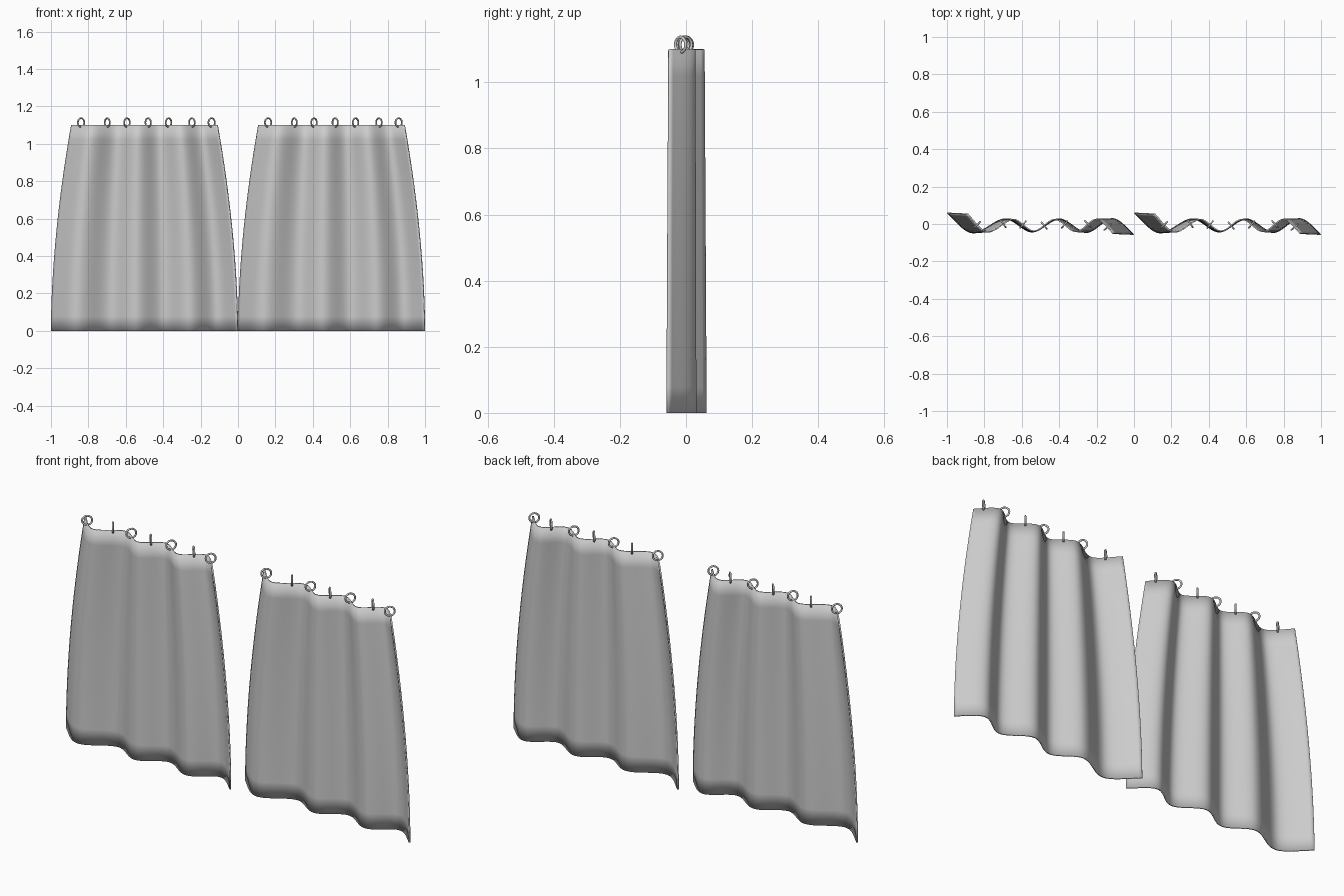
import bpy, math
from mathutils import Vector

if "Cube" in bpy.data.objects:
    bpy.data.objects.remove(bpy.data.objects["Cube"])

H = 1.1
# Fold profile across one panel: (u from -1 to 1, depth y)
FOLDS = [(-1, .06), (-.72, -.047), (-.37, .027), (-.09, -.042),
         (.20, .027), (.49, -.045), (.77, .028), (1, -.057)]
RINGS = [-.87, -.51, -.24, .05, .33, .65, .92]


def half_width(z):
    return .498 - .108 * (z / H) ** 1.8


def fold(u):
    # smooth interpolation with flat tangents at the crests, sloped at the ends
    n = len(FOLDS) - 1
    i = 0
    while i < n - 1 and u > FOLDS[i + 1][0]:
        i += 1
    (a, ya), (b, yb) = FOLDS[i], FOLDS[i + 1]
    t = (u - a) / (b - a)
    d = yb - ya
    m0 = d * 1.2 if i == 0 else 0
    m1 = d * 1.2 if i == n - 1 else 0
    return (ya * (2*t**3 - 3*t**2 + 1) + m0 * (t**3 - 2*t**2 + t)
            + yb * (3*t**2 - 2*t**3) + m1 * (t**3 - t**2))


def point(cx, u, z):
    return Vector((cx + u * half_width(z), fold(u) * (1 - .1 * z / H), z))


def smooth(ob):
    bpy.ops.object.select_all(action='DESELECT')
    ob.select_set(True)
    bpy.context.view_layer.objects.active = ob
    bpy.ops.object.shade_smooth_by_angle(angle=math.radians(40))


def curtain(name, cx):
    nu, nz = 80, 14
    verts = [point(cx, -1 + 2 * i / nu, H * j / nz)
             for j in range(nz + 1) for i in range(nu + 1)]
    w = nu + 1
    faces = [(j*w + i, j*w + i + 1, (j+1)*w + i + 1, (j+1)*w + i)
             for j in range(nz) for i in range(nu)]
    me = bpy.data.meshes.new(name)
    me.from_pydata(verts, [], faces)
    ob = bpy.data.objects.new(name, me)
    bpy.context.collection.objects.link(ob)
    smooth(ob)
    # cloth thickness
    sol = ob.modifiers.new("thickness", 'SOLIDIFY')
    sol.thickness = .007
    sol.offset = 0


def ring(name, cx, u):
    # hanging ring threaded through the top hem, square to the cloth
    p = point(cx, u, H)
    tangent = point(cx, u + .02, H) - point(cx, u - .02, H)
    bpy.ops.mesh.primitive_torus_add(
        major_radius=.023, minor_radius=.0045, major_segments=28, minor_segments=10,
        location=(p.x, p.y, 1.114),
        rotation=tangent.to_track_quat('Z', 'Y').to_euler())
    ob = bpy.context.object
    ob.name = name
    smooth(ob)


for side, cx in (("left", -.5), ("right", .5)):
    curtain(side + "_curtain", cx)
    for k, u in enumerate(RINGS):
        ring(f"{side}_ring_{k + 1}", cx, u)
